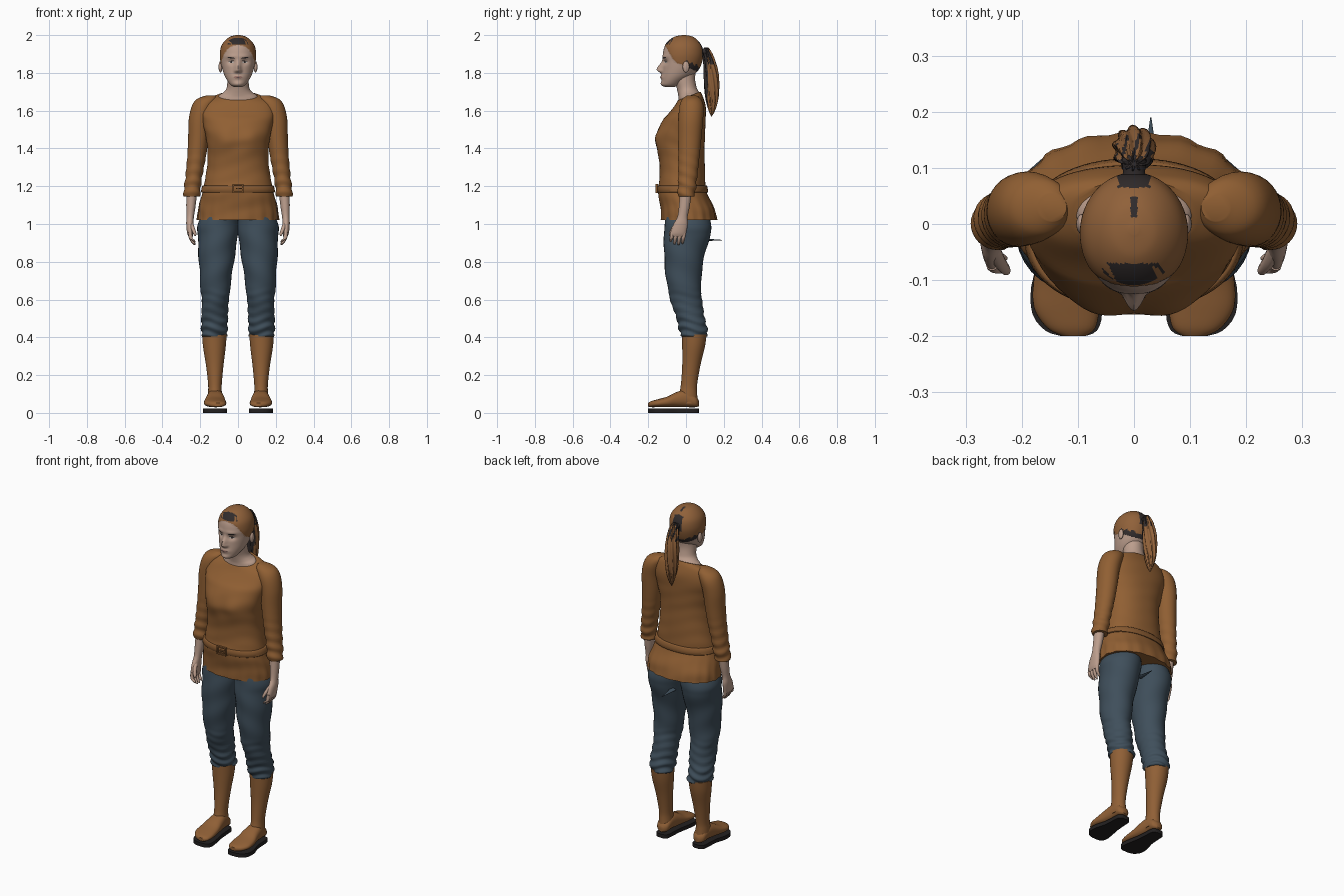
import bpy, bmesh
from math import sin, cos, pi, exp, copysign
from mathutils import Vector
from mathutils.bvhtree import BVHTree

if "Cube" in bpy.data.objects:
    bpy.data.objects.remove(bpy.data.objects["Cube"])


def material(name, r, g, b):
    m = bpy.data.materials.new(name)
    m.use_nodes = True
    m.diffuse_color = (r, g, b, 1)
    m.node_tree.nodes["Principled BSDF"].inputs["Base Color"].default_value = (r, g, b, 1)
    return m


CLOTH = material("brown cloth", .28, .115, .033)
LEATHER = material("boot leather", .28, .117, .037)
BELT = material("belt leather", .24, .1, .03)
HAIR = material("brown hair", .28, .12, .042)
DARK = material("dark hair", .03, .024, .024)
SKIN = material("skin", .5, .34, .265)
LIP = material("lips", .32, .17, .14)
EYE = material("eye white", .5, .46, .42)
DENIM = material("blue denim", .05, .078, .105)
SOLE = material("black sole", .016, .014, .014)


def finish(bm, name, mats, rule=None, mirror=False, angle=50):
    """Turn a bmesh into a smooth-shaded object, coloured by an optional rule."""
    bmesh.ops.recalc_face_normals(bm, faces=bm.faces)
    if rule:
        for f in bm.faces:
            f.material_index = rule(f.calc_center_median())
    mesh = bpy.data.meshes.new(name)
    bm.to_mesh(mesh)
    bm.free()
    ob = bpy.data.objects.new(name, mesh)
    bpy.context.collection.objects.link(ob)
    for m in mats:
        mesh.materials.append(m)
    if mirror:
        ob.modifiers.new("Mirror", "MIRROR")
    bpy.ops.object.select_all(action="DESELECT")
    ob.select_set(True)
    bpy.context.view_layer.objects.active = ob
    bpy.ops.object.shade_smooth_by_angle(angle=angle * pi / 180)
    return ob


def smooth_rows(rows, steps):
    """Catmull-Rom curve through the cross-section rows."""
    rows = [Vector(r) / 100 for r in rows]
    pts = [rows[0]] + rows + [rows[-1]]
    out = []
    for a, b, c, d in zip(pts, pts[1:], pts[2:], pts[3:]):
        for i in range(steps):
            t = i / steps
            out.append(b + (c - a) * (t / 2) + (a * 2 - b * 5 + c * 4 - d) * (t * t / 2)
                       + (b * 3 - a - c * 3 + d) * (t ** 3 / 2))
    return out + [rows[-1]]


def loft(name, rows, mats, axis="z", segs=32, steps=5, power=1, deform=None, rule=None,
         mirror=False):
    """Skin ellipses given in hundredths: position, two centres, two radii."""
    bm = bmesh.new()
    rings = []
    for t, a, b, ra, rb in smooth_rows(rows, steps):
        ring = []
        for i in range(segs):
            ang = 2 * pi * i / segs
            u, v = (copysign(abs(k) ** power, k) for k in (cos(ang), sin(ang)))
            u, v = a + max(ra, .001) * u, b + max(rb, .001) * v
            co = Vector((u, v, t) if axis == "z" else (u, t, v))
            if deform:
                co = deform(co, ang)
            ring.append(bm.verts.new(co))
        rings.append(ring)
    for lo, hi in zip(rings, rings[1:]):
        for i in range(segs):
            j = (i + 1) % segs
            bm.faces.new((lo[i], lo[j], hi[j], hi[i]))
    bm.faces.new(rings[0])
    bm.faces.new(rings[-1])
    return finish(bm, name, mats, rule, mirror)


def bump(x, z, cx, cz, sx, sz):
    return exp(-((x - cx) / sx) ** 2 - ((z - cz) / sz) ** 2)


# Tunic: pleated hem, bust and a collar that dips at the front
def tunic_shape(p, ang):
    x, y, z = p
    pleat = max(0, 1.17 - z) / .15
    k = 1 + .018 * pleat * sin(ang * 17) + .006 * sin(z * 75 + 3 * sin(ang * 2))
    x, y = x * k, y * k
    if y < 0:
        y -= .012 * bump(abs(x), z, .07, 1.45, .05, .06)
    z += max(0, z - 1.56) / .12 * (y - .01) * .4
    return Vector((x, y, z))


loft("tunic", [(102, 0, 1.5, 21.5, 14.8), (108, 0, .8, 21, 14.2), (115, 0, -1.5, 19.3, 13.2),
               (119, 0, -2.2, 18.3, 12.6), (123, 0, -2, 17.6, 12.2), (131, 0, -2, 16.3, 12),
               (140, 0, -2.7, 16.2, 12.5), (146, 0, -2.8, 17, 12.8), (153, 0, -1.5, 18.5, 11.8),
               (160, 0, .7, 19.5, 9.8), (165, 0, 1.6, 17, 7.4), (167.5, 0, 1.7, 11, 6)],
     [CLOTH], segs=72, power=.9, deform=tunic_shape)


# Sleeves, wrinkled near the rolled cuff
def sleeve_shape(p, ang):
    k = .0035 * max(0, 1.42 - p.z) / .25 * sin(p.z * 110 + 2 * sin(ang))
    return p + Vector((cos(ang), sin(ang), 0)) * k


loft("sleeve", [(114.5, 24.5, 0, 3.6, 3.8), (115, 24.5, 0, 4.2, 4.4), (119, 24.2, .5, 4.4, 4.7),
                (125, 23.4, .9, 4.4, 5), (135, 22, 1.5, 4.9, 5.6), (145, 21, 2, 5.4, 6.1),
                (155, 20.3, 2.5, 5.8, 6.5), (162, 18.6, 2.9, 6, 6.4), (166, 16.5, 3, 5.5, 5),
                (168, 14.5, 3, 2.5, 2.5)],
     [CLOTH], steps=8, deform=sleeve_shape, mirror=True)

# Belt and its square buckle
loft("belt", [(116.8, 0, -1.8, 18.9, 13), (117, 0, -1.8, 19.6, 13.5), (120, 0, -2, 19, 13.2),
              (120.4, 0, -2, 18.2, 12.6)], [BELT], segs=72, power=.9, steps=2)
bm = bmesh.new()
for x, z, w, h in ((0, .02, .06, .008), (0, -.02, .06, .008), (.026, 0, .008, .04),
                   (-.026, 0, .008, .04), (.008, 0, .036, .006)):
    cube = bmesh.ops.create_cube(bm, size=1)["verts"]
    bmesh.ops.scale(bm, vec=(w, .012, h), verts=cube)
    bmesh.ops.translate(bm, vec=(x, -.155, 1.187 + z), verts=cube)
finish(bm, "belt_buckle", [BELT], angle=30)


# Trousers, bunched up above the boots
def trouser_shape(p, ang):
    low = max(0, .68 - p.z) / .27
    k = .005 * low * sin(p.z * 130 + 2 * sin(ang * 2)) + .002 * sin(p.z * 40 + 2 * ang)
    return p + Vector((cos(ang), sin(ang), 0)) * k


loft("trouser_leg", [(40.5, 12.3, 4.3, 6.3, 6.4), (41.5, 12.4, 4.3, 6.9, 6.9),
                     (45, 12.5, 3.6, 7, 7.4), (50, 12.4, 2.5, 6.8, 7.6), (60, 12, 0, 7.3, 8.3),
                     (66, 12, -.8, 7.8, 8.9), (75, 11.6, -1.3, 8.7, 9.7), (85, 11.2, -.7, 9.8, 10.9),
                     (94, 10.7, .6, 10.6, 12.3), (100, 10.5, 1, 10.6, 12.4), (110, 9, 0, 8, 10)],
     [DENIM], steps=8, deform=trouser_shape, mirror=True)
loft("trouser_fold", [(8, 3, 92, 2, .8), (13, 3, 91.6, 1, .5), (19, 3, 91.5, .1, .1)],
     [DENIM], axis="y", segs=8)

# Boots: shaft, foot and separate flat sole
loft("boot_shaft", [(5, 12, 1.6, 4, 4.8), (10, 12.2, 1.2, 3.7, 4.7), (15, 12.2, 1.6, 3.6, 4.3),
                    (25, 12.3, 2.8, 4.6, 4.8), (35, 12.5, 4, 6, 6), (41.5, 12.5, 4.4, 6.5, 6.5)],
     [LEATHER], mirror=True)
loft("boot_foot", [(6.8, 12, 5, 1.5, 1.5), (5, 12, 6, 3.6, 3), (0, 12, 7.6, 4.2, 4.6),
                   (-5, 12, 7, 4.9, 4), (-10, 12.2, 5.8, 5.7, 2.8), (-15, 12, 5.1, 5.8, 2.1),
                   (-18.5, 11.2, 4.6, 4.3, 1.6), (-20, 10.7, 4.3, 2, 1)],
     [LEATHER], axis="y", power=.85, mirror=True)
bm = bmesh.new()
outline = smooth_rows([(7, 12, 1.5), (5.5, 12, 3.7), (0, 12, 4.2), (-5, 12, 4.6), (-11, 12.3, 6),
                       (-16, 11.9, 6.2), (-19, 11.2, 4.6), (-20, 10.8, 2)], 3)
ring = [(c + r, y) for y, c, r in outline] + [(c - r, y) for y, c, r in reversed(outline)]
base = bm.faces.new([bm.verts.new((x, y, 0)) for x, y in ring])
top = bmesh.ops.extrude_face_region(bm, geom=[base])["geom"]
bmesh.ops.translate(bm, vec=(0, 0, .022), verts=[v for v in top if isinstance(v, bmesh.types.BMVert)])
finish(bm, "boot_sole", [SOLE], mirror=True)

# Hands: forearm with palm, four curled fingers and a thumb
loft("forearm_and_palm", [(120, 24.3, .3, 3, 3.2), (110, 24.9, -.8, 2.5, 2.9),
                          (104, 25.3, -1.8, 2, 2.7), (100, 25.5, -2.8, 1.9, 3.8),
                          (95.5, 25.3, -4, 1.7, 4.2), (93.5, 25.1, -4.2, 1.2, 3.8)],
     [SKIN], segs=20, mirror=True)
for i in range(4):
    y, tip = -.9 - i * 2.1, 89.5 - (i in (1, 2)) + i * .3
    loft(f"finger_{i + 1}", [(96, 25.3, y, 1.1, 1.1), (92.5, 25, y - .5, 1, 1),
                             (tip + 1, 23.6, y - .9, .8, .8), (tip, 22.8, y - 1, .3, .3)],
         [SKIN], segs=10, mirror=True)
loft("thumb", [(101, 25.2, -4, 1.2, 1.4), (98, 24, -6.6, 1.1, 1.2), (95, 22.9, -8.2, .9, .9),
               (93.6, 22.6, -8.6, .3, .3)], [SKIN], segs=10, mirror=True)


# Neck and upper chest, tilted with the collar
def neck_shape(p, ang):
    return p + Vector((0, 0, max(0, 1.72 - p.z) * (p.y - .01) * 6))


loft("neck", [(163, 0, 1.5, 11, 6), (167.5, 0, 1.6, 10.3, 5.6), (169.5, 0, 1.2, 7.8, 5.4),
              (172, 0, .4, 6, 5.3), (177, 0, -.8, 5.6, 5.6), (183, 0, -.5, 5.5, 6)],
     [SKIN], deform=neck_shape)


# Head: sculpted face, with hair raised behind the hairline
def hairline(y):
    return 1.86 + (-.06 - y) * 1.7 if y < -.06 else 1.86 - (y + .06) * .45


def head_shape(p, ang):
    x, y, z = p
    if y < -.05:
        ax = abs(x)
        nose_height = .022 if z < 1.818 else .045
        y -= .031 * bump(x, z, 0, 1.818, .014, nose_height / 1.3)
        y -= .008 * bump(ax, z, .013, 1.81, .008, .009)
        y -= .007 * bump(x, z, 0, 1.777, .026, .012) + .006 * bump(x, z, 0, 1.742, .025, .014)
        y += .011 * bump(ax, z, .036, 1.858, .02, .014)
        y -= .004 * bump(ax, z, .035, 1.887, .03, .01)
    if z > hairline(y):
        x, y = x * 1.025, y * 1.02
    return Vector((x, y, z))


def head_rule(c):
    if c.z < hairline(c.y):
        return 0
    front = c.y < -.07 and c.z > 1.95 and abs(c.x) < .045 - .012 * sin(c.x * 300 + c.y * 200)
    parting = abs(c.x) < .006 and .01 < c.y < .05
    nape = .0 < c.y < .075 and c.z < hairline(c.y) + .032 + .006 * sin(c.y * 250)
    crown = c.y > .065 and c.z > 1.88 and abs(c.x) < .028
    return 2 if front or parting or nape or crown else 1


head = loft("head", [(172.5, 0, -8.5, 2, 2.5), (173.5, 0, -8, 3.8, 4.6), (175.5, 0, -6.8, 5.4, 6),
                     (178.5, 0, -4.5, 7.1, 8.2), (182, 0, -2.8, 8.3, 9.6), (186, 0, -1.9, 9.1, 10.3),
                     (190, 0, -1.6, 9.4, 10.6), (194, 0, -1.5, 8.7, 9.8), (197, 0, -1.4, 6.8, 7.7),
                     (199.2, 0, -1.2, 4, 4.6), (200, 0, -1, .8, .8)],
            [SKIN, HAIR, DARK], segs=96, steps=9, deform=head_shape, rule=head_rule)
surface = BVHTree.FromPolygons([v.co for v in head.data.vertices],
                               [p.vertices for p in head.data.polygons])


# Facial details: thin plates laid on the face
def face_plate(name, x, z, rx, rz, tilt, mat, lift=.002):
    bm = bmesh.new()

    def on_face(u, v):
        px, pz = x + u, z + v + tilt * u
        hit = surface.ray_cast(Vector((px, -1, pz)), Vector((0, 1, 0)))[0]
        return bm.verts.new((px, hit.y - lift, pz))

    n = 20
    rims = [[on_face(k * rx * cos(2 * pi * i / n), k * rz * sin(2 * pi * i / n))
             for i in range(n)] for k in (.5, 1)]
    bm.faces.new(rims[0])
    for i in range(n):
        j = (i + 1) % n
        bm.faces.new((rims[0][i], rims[0][j], rims[1][j], rims[1][i]))
    finish(bm, name, [mat], mirror=x > 0)


face_plate("eye", .036, 1.857, .014, .0055, 0, EYE)
face_plate("iris", .036, 1.857, .0055, .005, 0, DARK, .0035)
face_plate("upper_lashes", .036, 1.8625, .016, .002, -.1, DARK, .004)
face_plate("eyebrow", .037, 1.88, .02, .0032, .12, DARK)
face_plate("lips", 0, 1.777, .024, .007, 0, LIP)
face_plate("mouth_line", 0, 1.778, .023, .0012, 0, DARK, .0035)

# Ears
bm = bmesh.new()
bmesh.ops.create_uvsphere(bm, u_segments=16, v_segments=10, radius=1)
bmesh.ops.scale(bm, vec=(.01, .018, .03), verts=bm.verts)
bmesh.ops.translate(bm, vec=(.093, 0, 1.832), verts=bm.verts)
finish(bm, "ear", [SKIN], mirror=True)


# Ponytail with ridged strands, and the dark tie that holds it
def strands(p, ang):
    k = .004 * sin(ang * 9 + p.z * 25) * min(1, (p.z - 1.57) * 12)
    return p + Vector((cos(ang), sin(ang), 0)) * k


loft("ponytail", [(157, 0, 13.5, .2, .2), (160, 0, 13.7, 1.4, 1.6), (165, 0, 13.8, 2.5, 2.9),
                  (172, 0, 13.6, 3.4, 3.7), (180, 0, 13.2, 3.6, 3.7), (187, 0, 12.3, 3, 2.8),
                  (191.5, 0, 11.2, 2.2, 1.8), (193.5, 0, 10.7, .8, .7)],
     [HAIR, DARK], segs=54, deform=strands,
     rule=lambda c: int(c.y < .115 or (c.z > 1.85 and sin(c.x * 300 + c.z * 40) > .5)))
loft("hair_tie", [(6, 0, 191, 2.8, 2.2), (9, 0, 191.2, 2, 1.7), (11.5, 0, 191.3, 2.2, 1.9),
                  (12.3, 0, 191.3, 1, 1)], [DARK], axis="y", segs=20)
